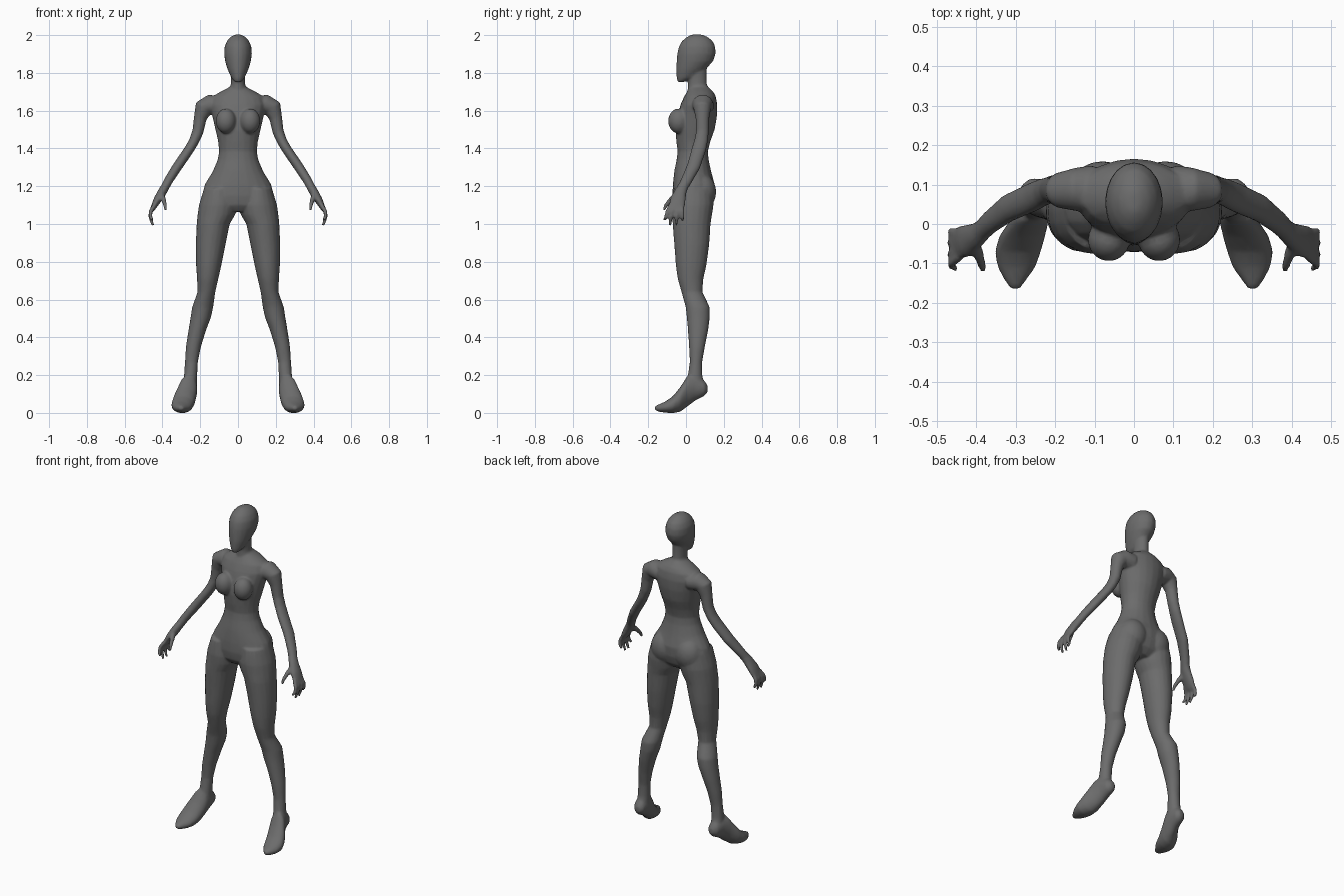
import bpy, bmesh, math
from mathutils import Vector

SIDES = 20
bm = bmesh.new()


def skin(rings):
    """Join rings of points into a closed tube."""
    loops = [[bm.verts.new(p) for p in r] for r in rings]
    for a, b in zip(loops, loops[1:]):
        for i in range(SIDES):
            j = (i + 1) % SIDES
            bm.faces.new((a[i], a[j], b[j], b[i]))
    bm.faces.new(loops[0][::-1])
    bm.faces.new(loops[-1])


def ellipse():
    return [(math.cos(2 * math.pi * i / SIDES), math.sin(2 * math.pi * i / SIDES)) for i in range(SIDES)]


def loft(rows, s=1, axis="z"):
    """Rows are (height, x min, x max, other min, other max)."""
    rings = []
    for h, x0, x1, a0, a1 in rows:
        ring = []
        for c, d in ellipse():
            x = s * ((x0 + x1) / 2 + c * (x1 - x0) / 2)
            a = (a0 + a1) / 2 + d * (a1 - a0) / 2
            ring.append((x, a, h) if axis == "z" else (x, h, a))
        rings.append(ring)
    skin(rings)


def limb(rows, s):
    """Rows are (x, y, z, thickness, width in y), swept along the path."""
    pts = [Vector(r[:3]) for r in rows]
    rings = []
    for i, r in enumerate(rows):
        t = (pts[min(i + 1, len(pts) - 1)] - pts[max(i - 1, 0)]).normalized()
        v = (Vector((0, 1, 0)) - t * t.y).normalized()
        u = t.cross(v)
        ring = [pts[i] + u * c * r[3] + v * d * r[4] for c, d in ellipse()]
        rings.append([(s * p.x, p.y, p.z) for p in ring])
    skin(rings)


def centred(rows):
    return [(z, -w, w, y0, y1) for z, w, y0, y1 in rows]


# head
loft(centred([(1.752, .018, -.045, -.01), (1.775, .036, -.05, .05), (1.82, .056, -.052, .105),
              (1.86, .068, -.05, .143), (1.90, .074, -.047, .157), (1.94, .071, -.038, .155),
              (1.97, .058, -.02, .14), (1.99, .04, .005, .115), (2.003, .016, .03, .085)]))
# neck
loft(centred([(1.66, .06, .0, .14), (1.70, .05, .008, .13), (1.74, .038, .01, .11), (1.84, .038, .01, .11)]))
# torso and pelvis
loft(centred([(1.725, .045, .02, .12), (1.70, .095, .005, .145), (1.675, .135, -.01, .158),
              (1.63, .15, -.03, .166), (1.57, .136, -.045, .164), (1.50, .12, -.055, .152),
              (1.44, .106, -.052, .13), (1.385, .1, -.044, .116), (1.34, .108, -.05, .12),
              (1.28, .133, -.062, .133), (1.21, .176, -.07, .152), (1.15, .19, -.072, .15),
              (1.10, .15, -.065, .135), (1.065, .06, -.04, .1)]))

for s in (1, -1):
    # breast
    b = bmesh.ops.create_uvsphere(bm, u_segments=20, v_segments=12, radius=1)
    for v in b["verts"]:
        v.co = Vector((s * .064, -.04, 1.545)) + Vector((v.co.x * .054, v.co.y * .055, v.co.z * .066))
    # buttock
    b = bmesh.ops.create_uvsphere(bm, u_segments=20, v_segments=12, radius=1)
    for v in b["verts"]:
        v.co = Vector((s * .08, .085, 1.17)) + Vector((v.co.x * .085, v.co.y * .075, v.co.z * .095))
    # leg
    loft([(1.19, .02, .18, -.065, .14), (1.10, .005, .207, -.076, .146), (1.05, .014, .214, -.073, .138),
          (1.0, .044, .219, -.071, .13), (.89, .066, .224, -.062, .123), (.78, .088, .222, -.054, .108),
          (.71, .104, .217, -.044, .092), (.64, .12, .214, -.024, .087), (.56, .131, .243, -.002, .126),
          (.505, .143, .251, .004, .126), (.44, .168, .262, .01, .118), (.35, .196, .276, .016, .1),
          (.27, .212, .281, .02, .086), (.20, .216, .286, .01, .086), (.14, .217, .29, .0, .1),
          (.10, .225, .285, .03, .09)], s)
    # foot on its toes
    loft([(.115, .235, .265, .11, .145), (.098, .22, .287, .09, .17), (.05, .215, .298, .066, .2),
          (.01, .216, .315, .035, .2), (-.03, .225, .342, .006, .137), (-.07, .236, .354, -.002, .088),
          (-.11, .25, .347, .001, .06), (-.145, .275, .328, .006, .045), (-.166, .29, .312, .015, .035)],
         s, "y")
    # arm
    limb([(.10, .09, 1.625, .05, .06), (.15, .088, 1.632, .054, .055), (.182, .086, 1.615, .05, .047),
          (.2, .087, 1.56, .034, .036), (.212, .087, 1.49, .03, .034), (.232, .08, 1.44, .027, .036),
          (.258, .068, 1.395, .026, .038), (.32, .04, 1.305, .026, .036), (.365, .005, 1.235, .024, .03),
          (.392, -.022, 1.185, .023, .027)], s)
    # palm
    limb([(.378, -.01, 1.21, .022, .026), (.402, -.03, 1.168, .024, .033), (.428, -.043, 1.125, .021, .042),
          (.449, -.05, 1.085, .014, .042), (.455, -.052, 1.072, .009, .036)], s)
    # thumb
    limb([(.408, -.045, 1.16, .016, .018), (.394, -.078, 1.13, .013, .015), (.386, -.105, 1.1, .011, .011),
          (.383, -.118, 1.073, .008, .008)], s)
    # fingers
    for base, tip, low in ((-.082, -.115, 1.02), (-.062, -.085, .992), (-.041, -.052, .992), (-.022, -.018, 1.018)):
        mid = (base + tip) / 2
        limb([(.442, base, 1.1, .012, .012), (.463, mid, 1.065, .0115, .0115),
              (.464, (mid + tip) / 2, 1.035, .0105, .0105), (.45, tip, low, .008, .008)], s)

bmesh.ops.recalc_face_normals(bm, faces=bm.faces)
mesh = bpy.data.meshes.new("body")
bm.to_mesh(mesh)
bm.free()
body = bpy.data.objects.new("body", mesh)
bpy.context.collection.objects.link(body)

# fuse the parts into one continuous skin
fuse = body.modifiers.new("fuse", "REMESH")
fuse.mode = "VOXEL"
fuse.voxel_size = .006
fuse.use_smooth_shade = True
relax = body.modifiers.new("relax", "SMOOTH")
relax.factor = .5
relax.iterations = 10
thin = body.modifiers.new("thin", "DECIMATE")
thin.ratio = .2

grey = bpy.data.materials.new("dark grey")
grey.diffuse_color = (.15, .15, .15, 1)
mesh.materials.append(grey)
